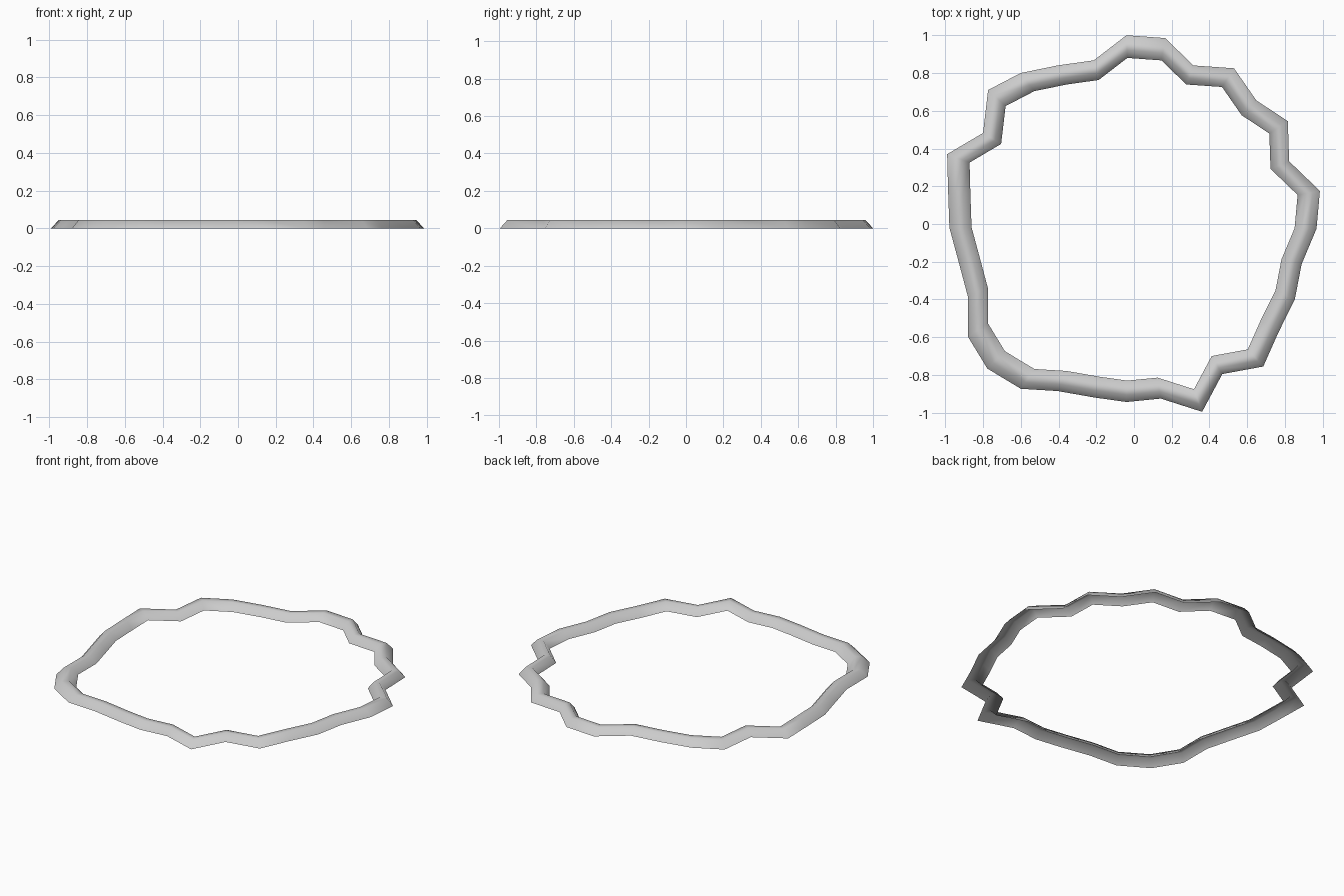
import bpy, bmesh

if "Cube" in bpy.data.objects:
    bpy.data.objects.remove(bpy.data.objects["Cube"])

# Jagged outer outline, clockwise from the back
OUTLINE = [(-.04, 1), (.165, .985), (.315, .84), (.53, .825), (.648, .655), (.815, .545),
           (.822, .332), (.985, .175), (.967, -.025), (.888, -.213), (.852, -.4), (.765, -.575),
           (.685, -.755), (.468, -.795), (.361, -.995), (.142, -.925), (-.04, -.943), (-.205, -.92),
           (-.405, -.885), (-.6, -.873), (-.777, -.766), (-.88, -.597), (-.88, -.385), (-.932, -.19),
           (-.978, -.02), (-.985, .18), (-.99, .37), (-.8, .482), (-.773, .71), (-.6, .8),
           (-.405, .84), (-.213, .867)]

# Low ridge profile: (outline scale, height)
PROFILE = [(1, 0), (.96, .044), (.92, .044), (.88, 0)]

# Rim: scaled copies of the outline bridged into an open-bottomed ridge
bm = bmesh.new()
loops = [[bm.verts.new((x * s, y * s, z)) for x, y in OUTLINE] for s, z in PROFILE]
n = len(OUTLINE)
for a, b in zip(loops, loops[1:]):
    for i in range(n):
        j = (i + 1) % n
        bm.faces.new((a[i], b[i], b[j], a[j])).smooth = True
bm.normal_update()
if sum(f.normal.z for f in bm.faces) < 0:
    bmesh.ops.reverse_faces(bm, faces=bm.faces[:])
mesh = bpy.data.meshes.new("crater_rim")
bm.to_mesh(mesh)
bm.free()
bpy.context.collection.objects.link(bpy.data.objects.new("jagged_rim", mesh))
